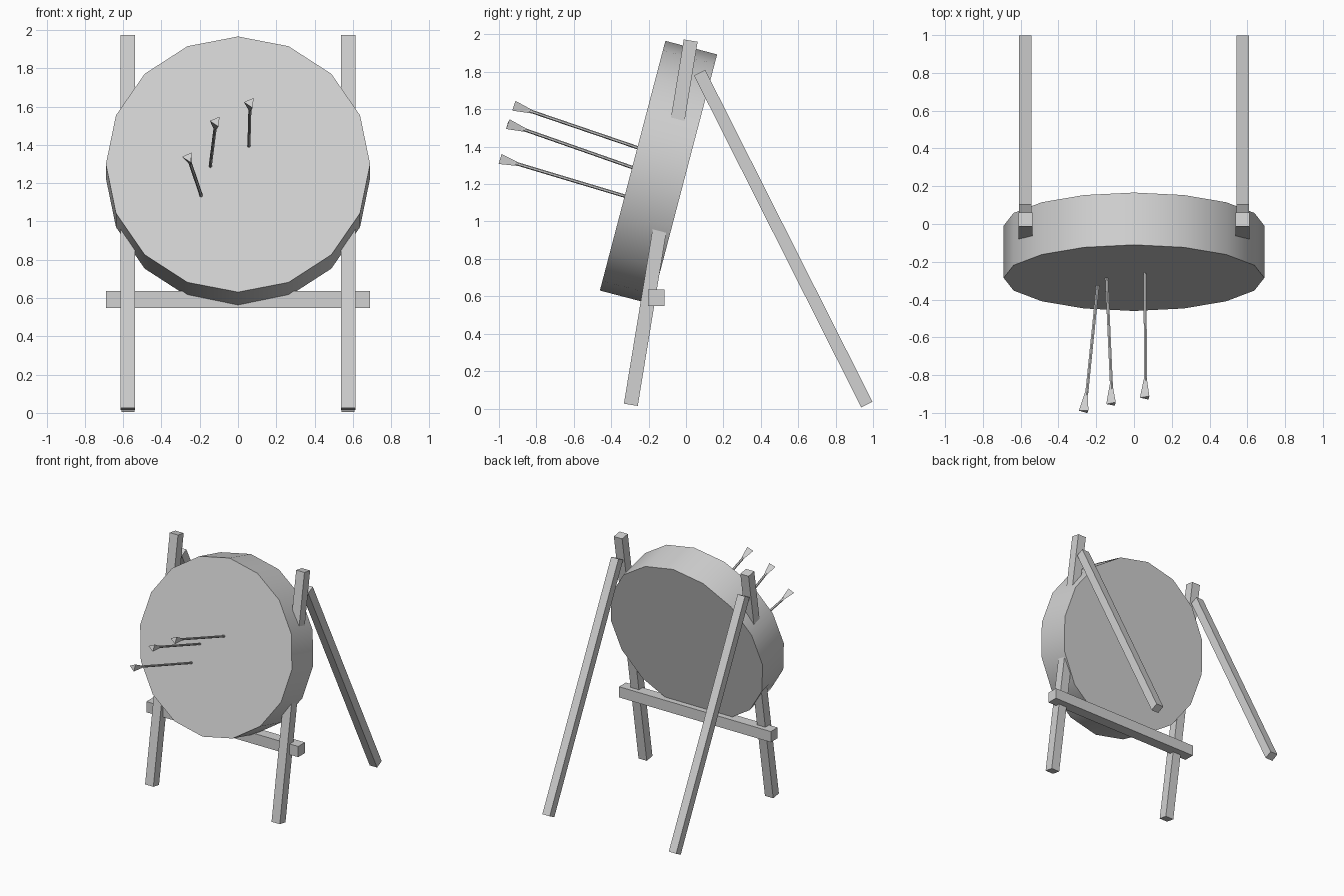
import bpy, bmesh, math
from mathutils import Matrix, Vector

cube = bpy.data.objects.get("Cube")
if cube:
    bpy.data.objects.remove(cube, do_unlink=True)

GREY = (0.64, 0.64, 0.64, 1.0)
grey = bpy.data.materials.new("plain grey")
grey.use_nodes = True
grey.diffuse_color = GREY
grey.node_tree.nodes["Principled BSDF"].inputs["Base Color"].default_value = GREY


def prism(name, start, end, sides, r1, r2, spin=0, ref=(1, 0, 0)):
    """Straight or tapered prism running from start to end."""
    a, b = Vector(start), Vector(end)
    z = (b - a).normalized()
    x = Vector(ref)
    x = (x - z * x.dot(z)).normalized()
    y = z.cross(x)
    frame = Matrix((x, y, z)).transposed().to_4x4()
    bm = bmesh.new()
    bmesh.ops.create_cone(bm, cap_ends=True, segments=sides, radius1=r1, radius2=r2,
                          depth=(b - a).length,
                          matrix=frame @ Matrix.Rotation(math.radians(spin), 4, "Z"))
    mesh = bpy.data.meshes.new(name)
    bm.to_mesh(mesh)
    bm.free()
    mesh.materials.append(grey)
    ob = bpy.data.objects.new(name, mesh)
    ob.location = (a + b) / 2
    bpy.context.collection.objects.link(ob)
    return ob


def beam(name, start, end, width, ref=(1, 0, 0)):
    r = width / math.sqrt(2)
    return prism(name, start, end, 4, r, r, 45, ref)


# Round target, leaning back
tilt = math.radians(14.7)
normal = Vector((0, -math.cos(tilt), math.sin(tilt)))
centre = Vector((0, -0.147, 1.262))
target = prism("target_disc", centre - normal * 0.143, centre + normal * 0.143, 16, 0.69, 0.69)
bpy.ops.object.select_all(action="DESELECT")
target.select_set(True)
bpy.context.view_layer.objects.active = target
bpy.ops.object.shade_smooth_by_angle(angle=math.radians(35))

# Stand: front and back legs on both sides, and a crossbar
for side, s in (("left", 1), ("right", -1)):
    x = 0.575 * s
    beam("front_leg_" + side, (x, -0.295, 0.02), (x, 0.025, 1.967), 0.075)
    beam("back_leg_" + side, (x, 0.967, 0.021), (x, 0.073, 1.795), 0.067)
beam("crossbar", (-0.69, -0.16, 0.593), (0.69, -0.16, 0.593), 0.088, ref=(0, 1, 0))

# Arrows stuck in the face: entry point and tail end
arrows = [
    ((0.057, -0.26, 1.395), (0.063, -0.92, 1.62)),
    ((-0.145, -0.285, 1.288), (-0.115, -0.953, 1.522)),
    ((-0.192, -0.325, 1.135), (-0.26, -0.992, 1.335)),
]
for i, (entry, tail) in enumerate(arrows, 1):
    entry, tail = Vector(entry), Vector(tail)
    d = (tail - entry).normalized()
    prism(f"arrow_shaft_{i}", entry - d * 0.02, tail - d * 0.05, 6, 0.009, 0.009)
    prism(f"arrow_fletching_{i}", tail - d * 0.11, tail, 3, 0.009, 0.032, -35)
